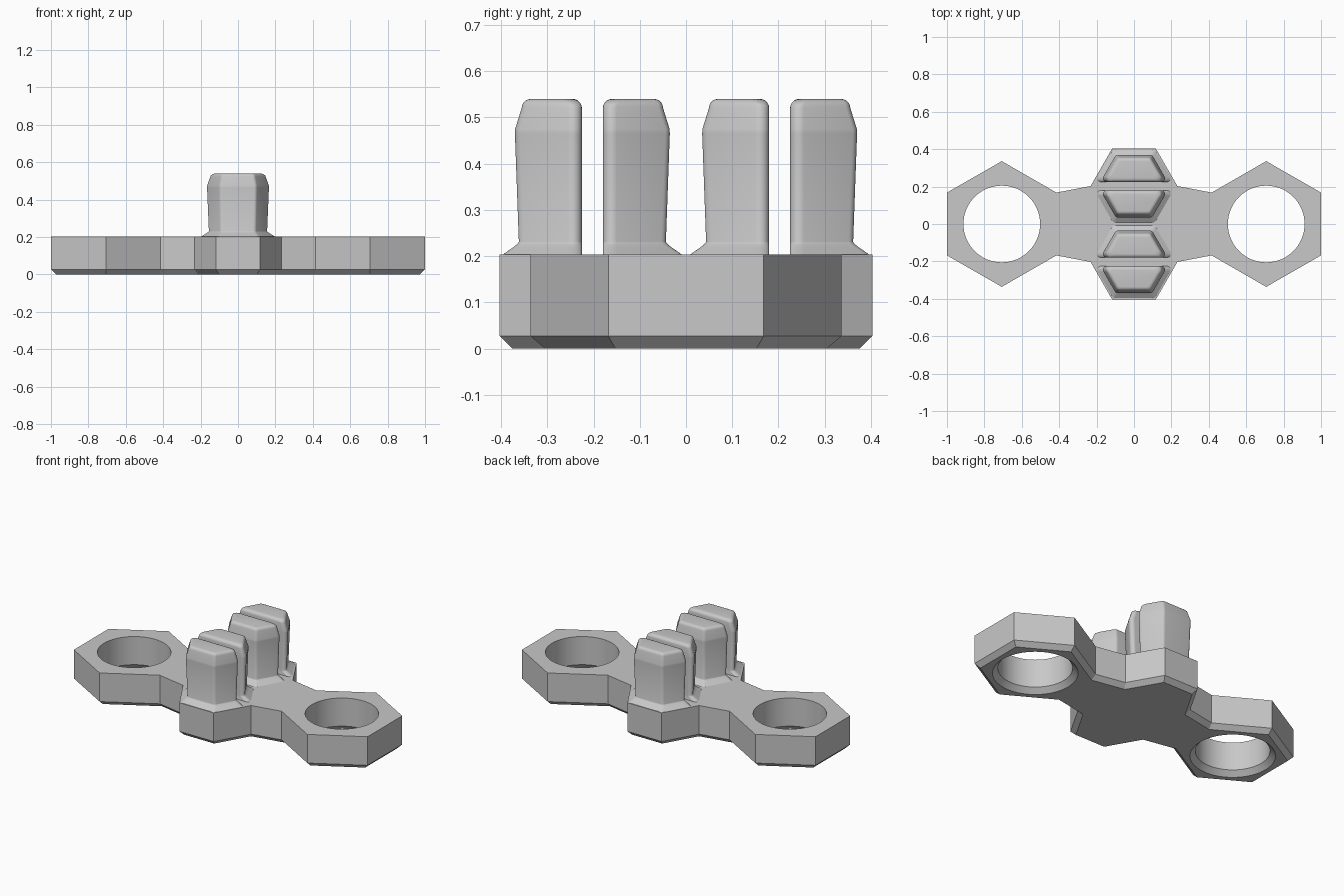
import bpy, bmesh, math
from mathutils import Vector

cube = bpy.data.objects.get("Cube")
if cube:
    bpy.data.objects.remove(cube, do_unlink=True)

grey = bpy.data.materials.new("light grey")
grey.use_nodes = True
COLOUR = (0.58, 0.58, 0.58, 1)
grey.diffuse_color = COLOUR
grey.node_tree.nodes["Principled BSDF"].inputs["Base Color"].default_value = COLOUR

TOP = 0.203
CHAMFER = 0.027
HOLE_X = 0.707


def loft(name, rings):
    """Skin a stack of equal-length rings of 3D points and cap both ends."""
    bm = bmesh.new()
    loops = [[bm.verts.new(p) for p in ring] for ring in rings]
    n = len(loops[0])
    for low, high in zip(loops, loops[1:]):
        for i in range(n):
            j = (i + 1) % n
            bm.faces.new((low[i], low[j], high[j], high[i]))
    bm.faces.new(loops[0][::-1])
    bm.faces.new(loops[-1])
    bmesh.ops.recalc_face_normals(bm, faces=bm.faces)
    mesh = bpy.data.meshes.new(name)
    bm.to_mesh(mesh)
    bm.free()
    mesh.materials.append(grey)
    obj = bpy.data.objects.new(name, mesh)
    bpy.context.collection.objects.link(obj)
    return obj


def smooth(obj, degrees):
    bpy.ops.object.select_all(action="DESELECT")
    obj.select_set(True)
    bpy.context.view_layer.objects.active = obj
    bpy.ops.object.shade_smooth_by_angle(angle=math.radians(degrees))


def corner_frames(points):
    """Yield each corner with the inward normals of its two edges (ccw loop)."""
    n = len(points)
    for i, p in enumerate(points):
        a = (p - points[i - 1]).normalized()
        b = (points[(i + 1) % n] - p).normalized()
        yield p, Vector((-a.y, a.x)), Vector((-b.y, b.x))


def inset(points, d):
    return [p + (u + v) * d / (1 + u.dot(v)) for p, u, v in corner_frames(points)]


def rounded(points, r, steps=6):
    out = []
    for p, u, v in corner_frames(points):
        centre = p + (u + v) * r / (1 + u.dot(v))
        for k in range(steps + 1):
            out.append(centre - u.slerp(v, k / steps) * r)
    return out


def at(points, z):
    return [(p.x, p.y, z) for p in points]


# Base plate: two hexagonal lobes joined to a hexagonal middle
quarter = [(1, 0.168), (HOLE_X, 0.336), (0.415, 0.168), (0.232, 0.203), (0.117, 0.403)]
half = quarter + [(-x, y) for x, y in reversed(quarter)]
outline = [Vector(p) for p in half + [(-x, -y) for x, y in half]]
base = loft("base_plate", [at(inset(outline, CHAMFER), 0), at(outline, CHAMFER), at(outline, TOP)])

# Round through holes, flared at the underside
for side in (-1, 1):
    rings = []
    for r, z in ((0.245, -0.01), (0.235, 0), (0.205, 0.03), (0.205, TOP + 0.05)):
        rings.append([(side * HOLE_X + r * math.cos(t * math.tau / 64),
                       r * math.sin(t * math.tau / 64), z) for t in range(64)])
    cutter = loft("hole_cutter", rings)
    cutter.hide_render = True
    cut = base.modifiers.new("hole", "BOOLEAN")
    cut.operation = "DIFFERENCE"
    cut.solver = "EXACT"
    cut.object = cutter
    bpy.context.view_layer.objects.active = base
    bpy.ops.object.modifier_apply(modifier=cut.name)
    bpy.data.objects.remove(cutter, do_unlink=True)
smooth(base, 20)


# Split hexagonal pegs: each half is a rounded trapezoid with a flared foot
def peg_section(apothem, flat, radius):
    wide = (2 * apothem - flat) / math.sqrt(3)
    narrow = apothem / math.sqrt(3)
    return rounded([Vector((-wide, flat)), Vector((wide, flat)),
                    Vector((narrow, apothem)), Vector((-narrow, apothem))], radius)


GAP = 0.0225
FOOT = 0.035
profile = [(TOP - 0.01, 0.159 + FOOT, GAP)]
for k in range(6):
    t = k / 5 * math.pi / 2
    profile.append((TOP + FOOT * math.sin(t) * 0.8, 0.159 + FOOT * (1 - math.sin(t)) if k == 0
                    else 0.159 + FOOT * (1 - math.sin(t)) ** 1.0 * math.cos(t), GAP))
profile += [(0.465, 0.1675, GAP), (0.475, 0.167, GAP)]
for k in range(6):
    t = k / 5 * math.pi / 2
    drop = 0.02 * (1 - math.cos(t))
    profile.append((0.52 + 0.02 * math.sin(t), 0.153 - drop, GAP + drop))

for end, pair in (("front", -1), ("back", 1)):
    for part, facing in (("outer", pair), ("inner", -pair)):
        rings = []
        for z, apothem, flat in profile:
            section = peg_section(apothem, flat, 0.02)
            rings.append([(p.x, pair * 0.2025 + facing * p.y, z) for p in section])
        peg = loft(f"{end}_{part}_peg", rings)
        smooth(peg, 35)
